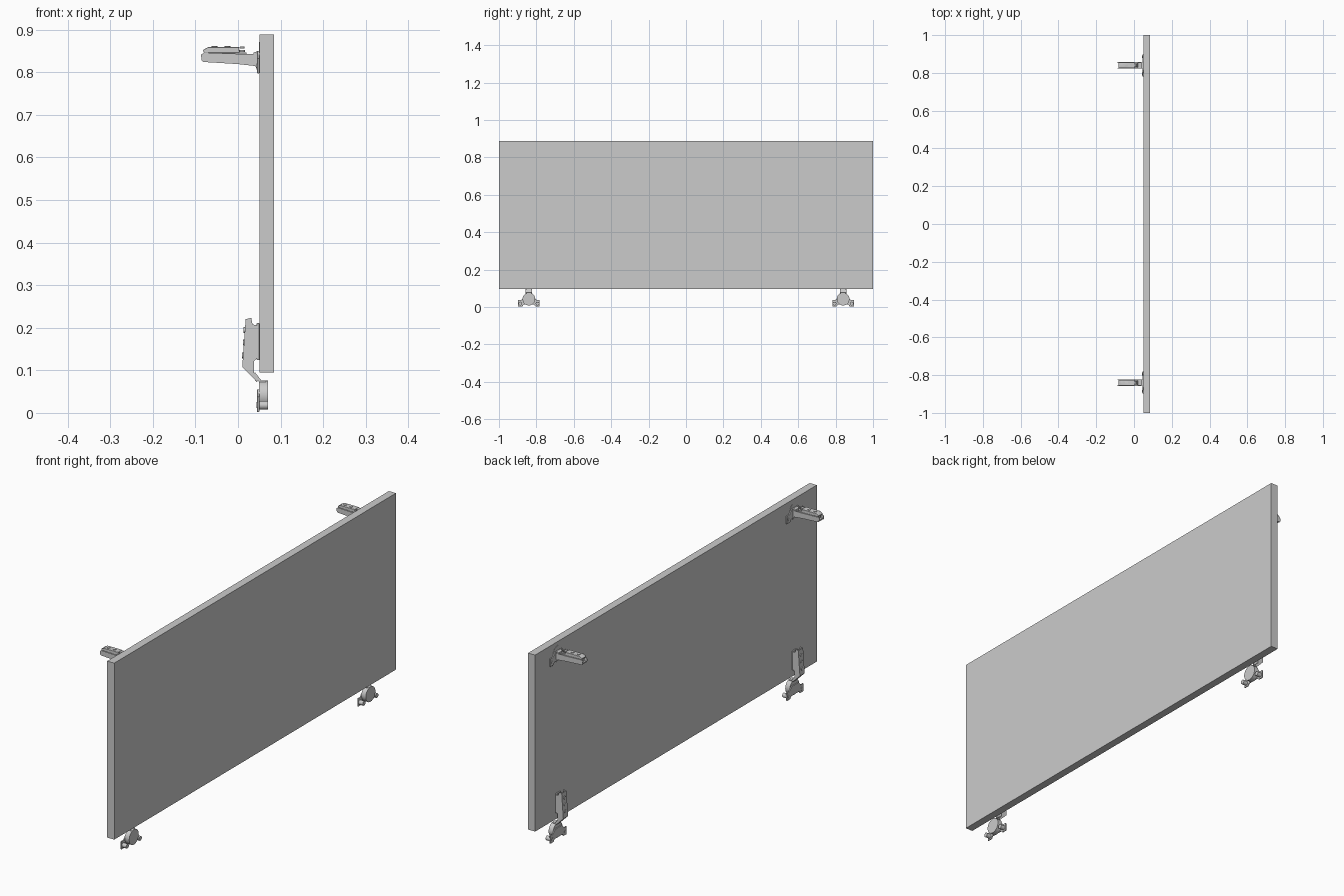
import bpy, bmesh, math
from mathutils import Vector

if "Cube" in bpy.data.objects:
    bpy.data.objects.remove(bpy.data.objects["Cube"])

HY = 0.84  # hinge position along the panel


def finish(name, bm, mirror=True, bevel=0.0):
    bmesh.ops.recalc_face_normals(bm, faces=bm.faces)
    me = bpy.data.meshes.new(name)
    bm.to_mesh(me)
    bm.free()
    ob = bpy.data.objects.new(name, me)
    bpy.context.collection.objects.link(ob)
    if bevel:
        b = ob.modifiers.new("bevel", 'BEVEL')
        b.width, b.segments = bevel, 2
    if mirror:
        m = ob.modifiers.new("mirror", 'MIRROR')
        m.use_axis = (False, True, False)
    bpy.ops.object.select_all(action='DESELECT')
    ob.select_set(True)
    bpy.context.view_layer.objects.active = ob
    bpy.ops.object.shade_smooth_by_angle(angle=math.radians(35))
    return ob


def extrude(bm, pts, vec):
    f = bm.faces.new([bm.verts.new(p) for p in pts])
    r = bmesh.ops.extrude_face_region(bm, geom=[f])
    vs = [e for e in r["geom"] if isinstance(e, bmesh.types.BMVert)]
    bmesh.ops.translate(bm, verts=vs, vec=vec)
    # extrude_face_region keeps the start face, so the solid is closed
    if not f.is_valid:
        bm.faces.new([v for v in bm.verts if v not in vs][-len(pts):])


def side(name, profiles, bevel=0.0):
    """Solids from (x, z) profiles spanning y0..y1 relative to the hinge."""
    bm = bmesh.new()
    for pts, y0, y1 in profiles:
        extrude(bm, [(x, HY + y0, z) for x, z in pts], Vector((0, y1 - y0, 0)))
    return finish(name, bm, bevel=bevel)


def rect(x0, x1, z0, z1):
    return [(x0, z0), (x1, z0), (x1, z1), (x0, z1)]


def channel(name, wall, web, w=0.017, t=0.004):
    """Folded sheet arm: two side walls joined by a web."""
    return side(name, [(wall, -w, -w + t), (wall, w - t, w), (web, -w + t, w - t)])


def disc(bm, c, r, axis, length, n=24):
    a = Vector(axis)
    u = a.orthogonal().normalized()
    v = a.cross(u)
    pts = [Vector(c) + r * (math.cos(i * math.tau / n) * u + math.sin(i * math.tau / n) * v)
           for i in range(n)]
    extrude(bm, pts, a * length)


def cup(prefix, z0):
    # flange outline, half of it, mirrored about the hinge axis
    half = [(0.028, 0.010), (0.036, 0.0), (0.058, 0.0), (0.058, 0.036),
            (0.040, 0.036), (0.033, 0.044), (0.024, 0.053)]
    out = half + [(-y, z) for y, z in reversed(half)]
    bm = bmesh.new()
    extrude(bm, [(0.045, HY + y, z0 + z) for y, z in out], Vector((0.005, 0, 0)))
    finish(prefix + "_cup_flange", bm, bevel=0.001)
    bm = bmesh.new()
    disc(bm, (0.049, HY, z0 + 0.040), 0.034, (1, 0, 0), 0.022, 32)
    finish(prefix + "_cup", bm)
    bm = bmesh.new()
    for s in (-1, 1):
        disc(bm, (0.049, HY + s * 0.046, z0 + 0.016), 0.010, (1, 0, 0), 0.022, 16)
        disc(bm, (0.043, HY + s * 0.046, z0 + 0.016), 0.007, (1, 0, 0), 0.003, 16)
    finish(prefix + "_cup_dowels", bm)


# Main panel
bm = bmesh.new()
extrude(bm, [(x, -1, z) for x, z in rect(0.05, 0.085, 0.095, 0.888)], Vector((0, 2, 0)))
finish("panel", bm, mirror=False)

# Upper hinge: arm stands out behind the panel
cup("upper_hinge", 0.797)
channel("upper_hinge_arm",
        [(-0.085, 0.827), (-0.082, 0.824), (0.0, 0.819), (0.036, 0.815), (0.047, 0.815),
         (0.047, 0.843), (0.0, 0.843), (-0.080, 0.846), (-0.087, 0.841)],
        [(-0.083, 0.826), (0.036, 0.817), (0.036, 0.822), (-0.083, 0.831)])
side("upper_hinge_end", [([(0.036, 0.846), (0.048, 0.850), (0.048, 0.800), (0.040, 0.815)],
                          -0.015, 0.015)])
side("upper_hinge_mount", [
    ([(-0.080, 0.846), (-0.082, 0.852), (-0.070, 0.859), (0.002, 0.859), (0.004, 0.846)],
     -0.015, 0.015),
    (rect(-0.076, 0.020, 0.836, 0.846), -0.012, 0.012),
    (rect(0.004, 0.015, 0.855, 0.860), -0.010, 0.010)], bevel=0.001)
bm = bmesh.new()
for x, z in ((-0.055, 0.857), (-0.025, 0.857), (0.010, 0.847)):
    disc(bm, (x, HY, z), 0.007, (0, 0, 1), 0.0045, 16)
finish("upper_hinge_screws", bm)

# Lower hinge: arm lies on the back of the panel, cup hangs below it
cup("lower_hinge", 0.002)
channel("lower_hinge_arm",
        [(0.010, 0.108), (0.045, 0.073), (0.050, 0.078), (0.038, 0.092), (0.038, 0.122),
         (0.045, 0.128), (0.045, 0.205), (0.034, 0.208), (0.031, 0.223), (0.018, 0.220)],
        [(0.010, 0.108), (0.015, 0.108), (0.022, 0.220), (0.018, 0.220)])
side("lower_hinge_link", [
    ([(0.010, 0.108), (0.044, 0.073), (0.048, 0.077), (0.015, 0.112)], -0.013, 0.013),
    ([(0.034, 0.092), (0.052, 0.070), (0.066, 0.070), (0.066, 0.076), (0.055, 0.076),
      (0.040, 0.095)], -0.014, 0.014)])
side("lower_hinge_mount", [
    (rect(0.044, 0.050, 0.124, 0.211), -0.015, 0.015),
    (rect(0.024, 0.044, 0.130, 0.205), -0.012, 0.012)], bevel=0.001)
bm = bmesh.new()
for z, x in ((0.135, 0.0095), (0.165, 0.0115), (0.195, 0.013)):
    disc(bm, (x, HY, z), 0.007, (1, 0, 0), 0.006, 16)
finish("lower_hinge_screws", bm)
